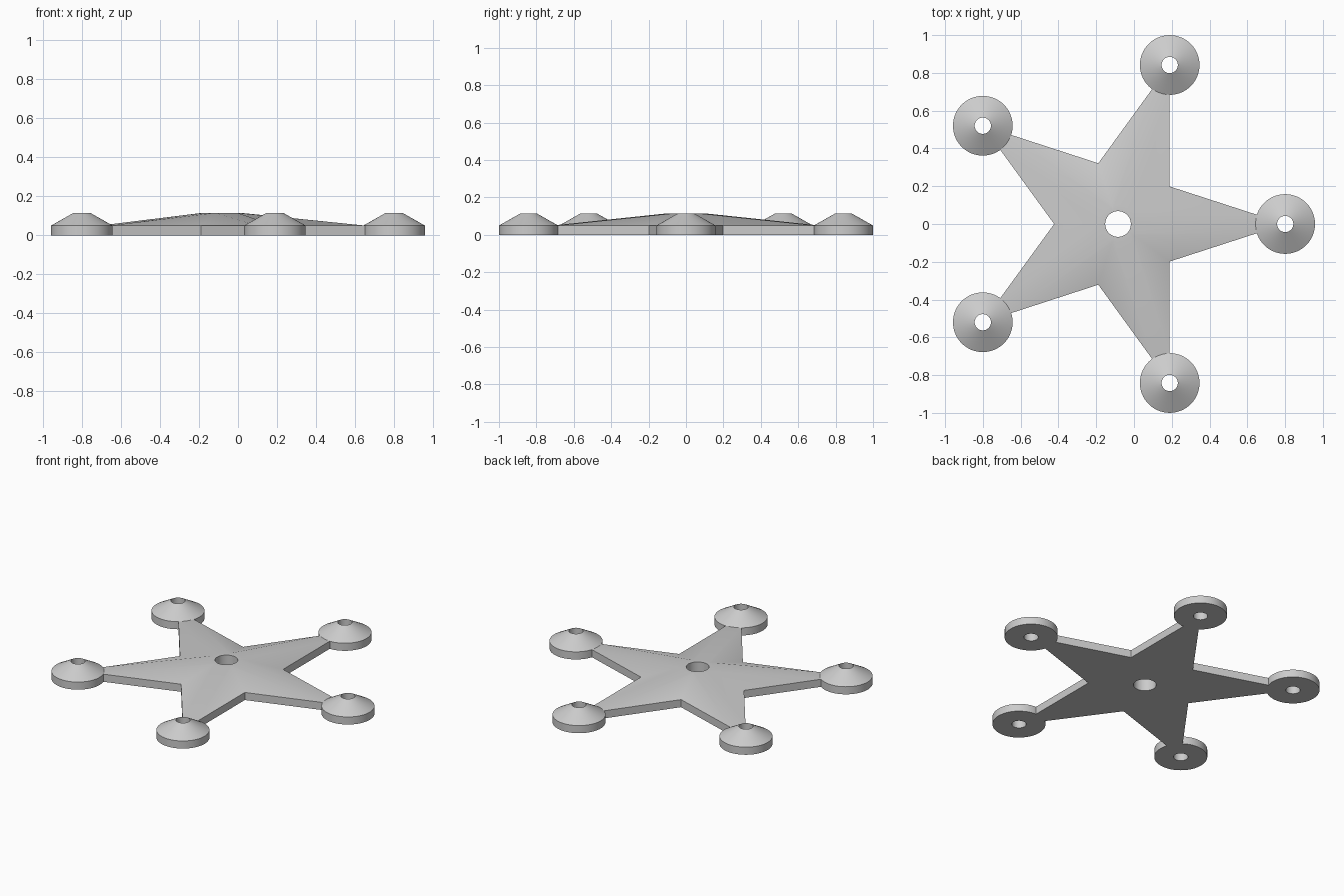
import bpy, bmesh
from math import cos, sin, pi, radians

cube = bpy.data.objects.get("Cube")
if cube:
    bpy.data.objects.remove(cube, do_unlink=True)

CENTRE_X = -0.0845
ARMS = 5
TIP_R = 0.885           # distance of the feet from the hub
NOTCH_R = 0.338         # inner corners of the star
END_R, END_W = 0.735, 0.049
HUB_R, HOLE_R = 0.1, 0.068
EDGE_Z, TOP_Z = 0.05, 0.115
STEPS = 6               # hub segments per half arm
SEG = ARMS * STEPS * 2

grey = bpy.data.materials.new("light grey")
grey.use_nodes = True
grey.diffuse_color = (0.6, 0.6, 0.6, 1)
grey.node_tree.nodes["Principled BSDF"].inputs["Base Color"].default_value = (0.6, 0.6, 0.6, 1)


def finish(name, bm, location):
    bmesh.ops.recalc_face_normals(bm, faces=bm.faces)
    mesh = bpy.data.meshes.new(name)
    bm.to_mesh(mesh)
    bm.free()
    mesh.materials.append(grey)
    obj = bpy.data.objects.new(name, mesh)
    bpy.context.collection.objects.link(obj)
    obj.location = location
    bpy.ops.object.select_all(action='DESELECT')
    obj.select_set(True)
    bpy.context.view_layer.objects.active = obj
    bpy.ops.object.shade_smooth_by_angle(angle=radians(30))
    return obj


def ring(bm, radius, z, count):
    return [bm.verts.new((radius * cos(2 * pi * i / count),
                          radius * sin(2 * pi * i / count), z)) for i in range(count)]


def bridge(bm, a, b):
    n = len(a)
    for i in range(n):
        bm.faces.new((a[i], a[(i + 1) % n], b[(i + 1) % n], b[i]))


def star_sheet(bm, edge_z, hub_z):
    """Loft a blunt-tipped star outline inwards to a round hub with a hole."""
    outline = []
    for k in range(ARMS):
        a = 2 * pi * k / ARMS
        for side in (-1, 1):
            outline.append(bm.verts.new((END_R * cos(a) - side * END_W * sin(a),
                                         END_R * sin(a) + side * END_W * cos(a), edge_z)))
        a += pi / ARMS
        outline.append(bm.verts.new((NOTCH_R * cos(a), NOTCH_R * sin(a), edge_z)))
    hub = ring(bm, HUB_R, hub_z, SEG)
    hole = ring(bm, HOLE_R, hub_z, SEG)
    bridge(bm, hub, hole)
    for k in range(ARMS):
        right, left, notch = outline[3 * k:3 * k + 3]
        mid = 2 * STEPS * k
        bm.faces.new((right, left, hub[mid]))
        for i in range(STEPS):
            bm.faces.new((left, hub[(mid + i + 1) % SEG], hub[mid + i]))
            bm.faces.new((right, hub[mid - i], hub[mid - i - 1]))
        bm.faces.new((left, notch, hub[mid + STEPS]))
        bm.faces.new((outline[3 * k - 1], right, hub[mid - STEPS]))
    return outline, hole


# Star body: domed top, flat underside, outer walls and bored centre
bm = bmesh.new()
top_edge, top_hole = star_sheet(bm, EDGE_Z, TOP_Z)
low_edge, low_hole = star_sheet(bm, 0, 0)
bridge(bm, top_edge, low_edge)
bridge(bm, top_hole, low_hole)
finish("star_body", bm, (CENTRE_X, 0, 0))

# Conical feet with a hole through each
foot_profile = [(0.043, 0), (0.158, 0), (0.158, EDGE_Z), (0.043, TOP_Z)]
for k in range(ARMS):
    bm = bmesh.new()
    rings = [ring(bm, r, z, 64) for r, z in foot_profile]
    for i in range(len(rings)):
        bridge(bm, rings[i - 1], rings[i])
    a = 2 * pi * k / ARMS
    finish(f"foot_{k + 1}", bm, (CENTRE_X + TIP_R * cos(a), TIP_R * sin(a), 0))
